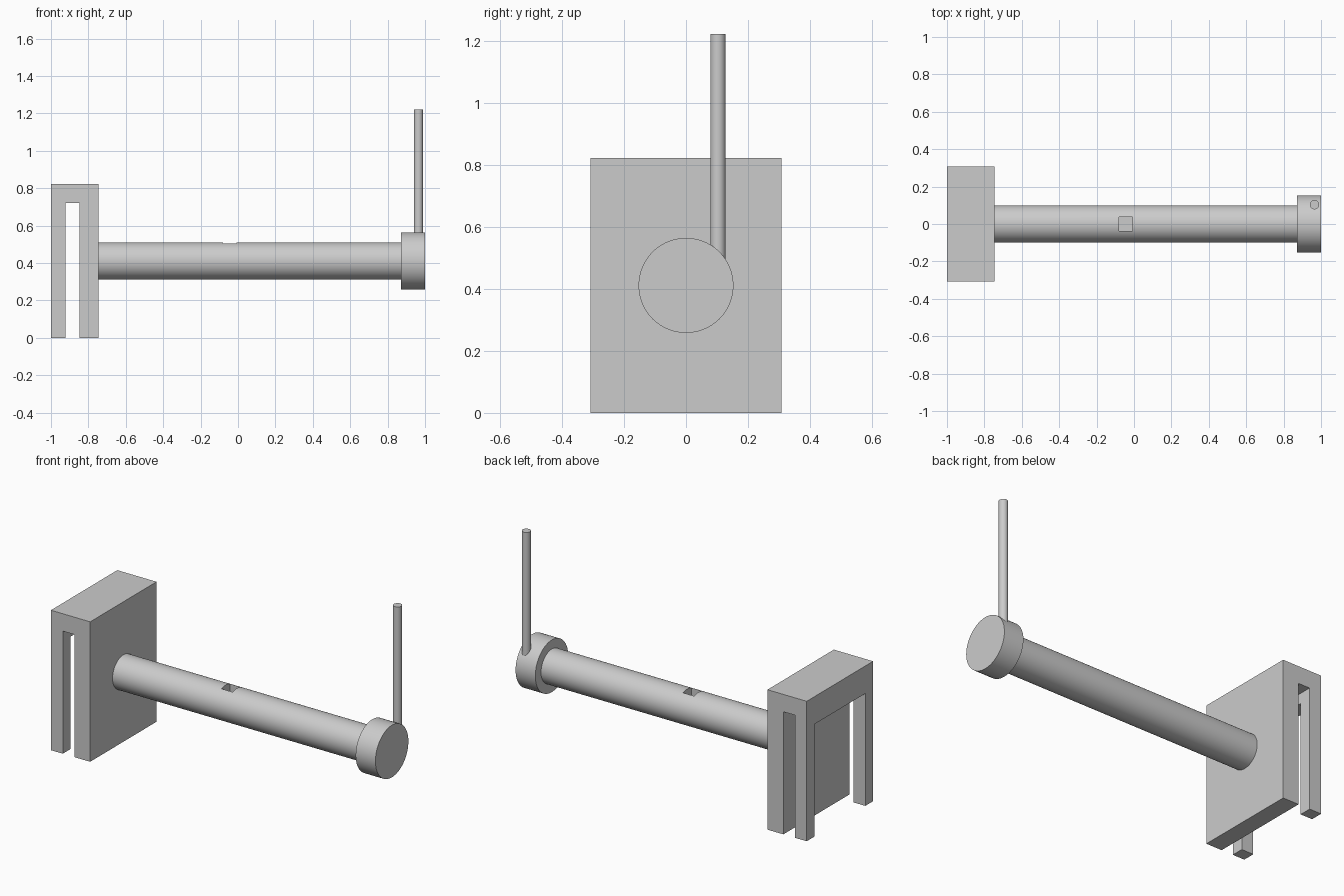
import bpy
import math

cube = bpy.data.objects.get("Cube")
if cube:
    bpy.data.objects.remove(cube, do_unlink=True)

# One plain grey for the whole model
grey = bpy.data.materials.new("plain_grey")
grey.use_nodes = True
grey.diffuse_color = (0.6, 0.6, 0.6, 1)
grey.node_tree.nodes["Principled BSDF"].inputs["Base Color"].default_value = (0.6, 0.6, 0.6, 1)


def box(name, low, high):
    """Box between two opposite corners."""
    centre = [(a + b) / 2 for a, b in zip(low, high)]
    bpy.ops.mesh.primitive_cube_add(size=1, location=centre)
    ob = bpy.context.object
    ob.name = name
    ob.scale = [b - a for a, b in zip(low, high)]
    bpy.ops.object.transform_apply(location=False, rotation=False, scale=True)
    ob.data.materials.append(grey)
    return ob


def cylinder(name, radius, start, end, centre, along_x=True):
    """Cylinder along x (centre is y, z) or along z (centre is x, y)."""
    mid = (start + end) / 2
    place = (mid, *centre) if along_x else (*centre, mid)
    turn = (0, math.pi / 2, 0) if along_x else (0, 0, 0)
    bpy.ops.mesh.primitive_cylinder_add(vertices=96, radius=radius, depth=end - start,
                                        location=place, rotation=turn)
    ob = bpy.context.object
    ob.name = name
    ob.data.materials.append(grey)
    return ob


def cut(target, cutter):
    """Subtract the cutter from the target, then discard it."""
    cutter.hide_render = True
    mod = target.modifiers.new("cut", "BOOLEAN")
    mod.operation = "DIFFERENCE"
    mod.solver = "EXACT"
    mod.object = cutter
    bpy.ops.object.select_all(action="DESELECT")
    bpy.context.view_layer.objects.active = target
    target.select_set(True)
    bpy.ops.object.modifier_apply(modifier=mod.name)
    bpy.data.objects.remove(cutter, do_unlink=True)


def smooth(ob):
    bpy.ops.object.select_all(action="DESELECT")
    bpy.context.view_layer.objects.active = ob
    ob.select_set(True)
    bpy.ops.object.shade_smooth_by_angle(angle=math.radians(30))


AXIS_Z = 0.411

# Hook-over bracket: a block with a slot from below and an open window in its outer plate
bracket = box("bracket", (-1, -0.308, 0), (-0.745, 0.308, 0.822))
cut(bracket, box("slot_cutter", (-0.923, -0.5, -0.1), (-0.848, 0.5, 0.72)))
cut(bracket, box("window_cutter", (-1.1, -0.236, -0.1), (-0.89, 0.236, 0.66)))

# Long round bar with a square pocket on top
bar = cylinder("bar", 0.1, -0.75, 0.88, (0, AXIS_Z))
cut(bar, box("pocket_cutter", (-0.08, -0.038, 0.43), (-0.008, 0.038, 0.6)))
smooth(bar)

# End disc and the upright pin standing on it
smooth(cylinder("end_disc", 0.153, 0.872, 1, (0, AXIS_Z)))
smooth(cylinder("upright_pin", 0.0245, 0.45, 1.221, (0.965, 0.103), along_x=False))
